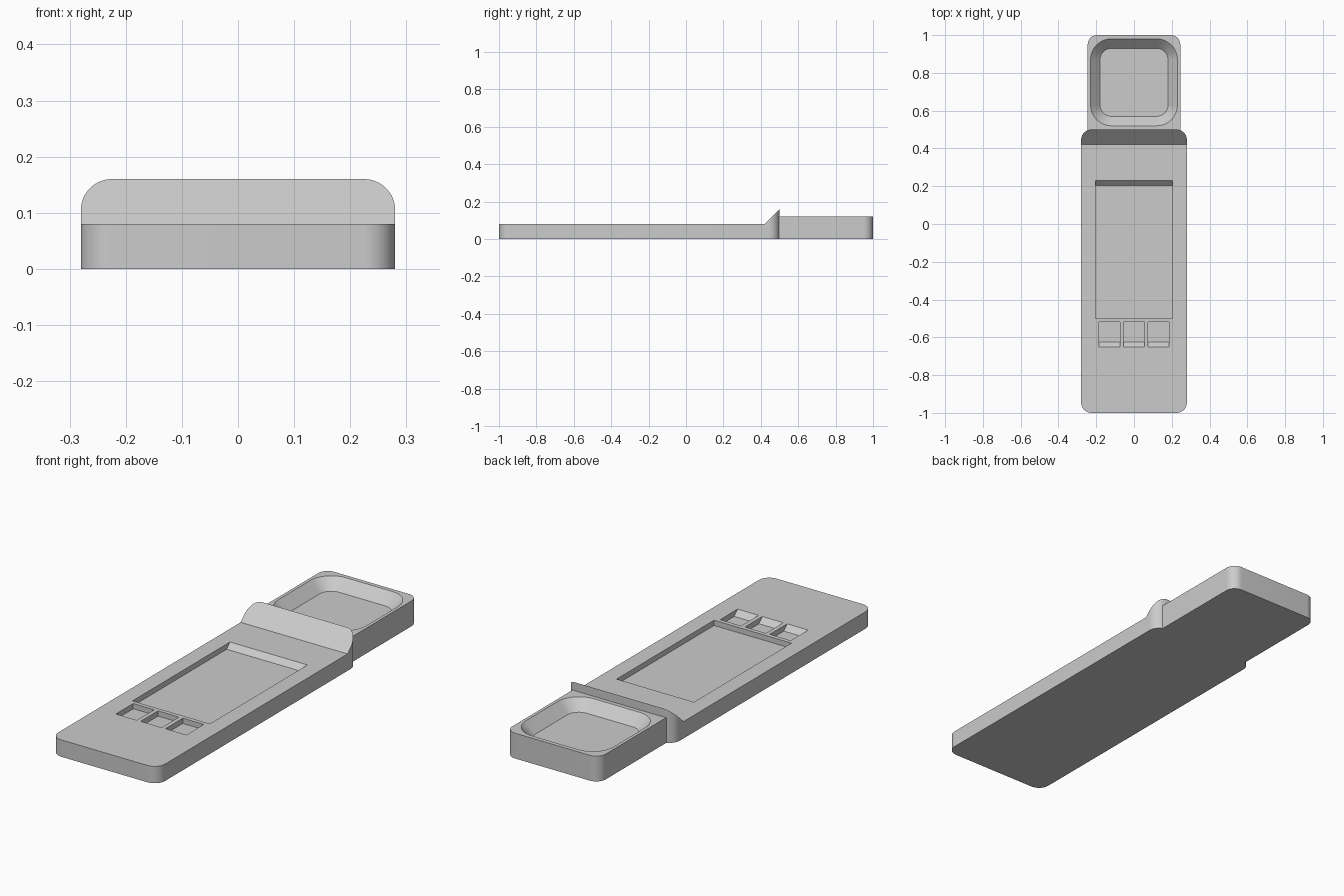
import bpy, bmesh, math

cube = bpy.data.objects.get("Cube")
if cube:
    bpy.data.objects.remove(cube, do_unlink=True)

grey = bpy.data.materials.new("plain grey")
grey.use_nodes = True
colour = (0.6, 0.6, 0.6, 1)
grey.diffuse_color = colour
grey.node_tree.nodes["Principled BSDF"].inputs["Base Color"].default_value = colour


def loop(half, y0, y1, front_r, back_r, steps=16):
    """Outline in plan, with separate corner radii at front and back."""
    corners = [(1, y1, back_r, 0), (-1, y1, back_r, 1),
               (-1, y0, front_r, 2), (1, y0, front_r, 3)]
    points = []
    for sx, y, r, quarter in corners:
        sy = 1 if quarter < 2 else -1
        for i in range(steps + 1 if r else 1):
            a = (quarter + i / steps) * math.pi / 2
            points.append((sx * (half - r) + r * math.cos(a),
                           y - sy * r + r * math.sin(a)))
    return points


def loft(name, lower, upper):
    """Solid between two closed loops of 3D points."""
    bm = bmesh.new()
    a = [bm.verts.new(p) for p in lower]
    b = [bm.verts.new(p) for p in upper]
    n = len(a)
    bm.faces.new(a[::-1])
    bm.faces.new(b)
    for i in range(n):
        j = (i + 1) % n
        bm.faces.new((a[i], a[j], b[j], b[i]))
    bmesh.ops.recalc_face_normals(bm, faces=bm.faces)
    mesh = bpy.data.meshes.new(name)
    bm.to_mesh(mesh)
    bm.free()
    mesh.materials.append(grey)
    obj = bpy.data.objects.new(name, mesh)
    bpy.context.collection.objects.link(obj)
    return obj


def at(points, z):
    return [(x, y, z) for x, y in points]


def across(name, profile, x0, x1):
    """Side profile of (y, z) points extruded from x0 to x1."""
    return loft(name, [(x0, y, z) for y, z in profile],
                [(x1, y, z) for y, z in profile])


def carve(obj, cutters):
    for cutter in cutters:
        cutter.hide_render = True
        mod = obj.modifiers.new("cut", 'BOOLEAN')
        mod.operation = 'DIFFERENCE'
        mod.solver = 'EXACT'
        mod.object = cutter
    bpy.context.view_layer.update()
    graph = bpy.context.evaluated_depsgraph_get()
    mesh = bpy.data.meshes.new_from_object(obj.evaluated_get(graph))
    obj.modifiers.clear()
    obj.data = mesh
    for cutter in cutters:
        bpy.data.objects.remove(cutter, do_unlink=True)
    bpy.ops.object.select_all(action='DESELECT')
    obj.select_set(True)
    bpy.context.view_layer.objects.active = obj
    bpy.ops.object.shade_smooth_by_angle(angle=math.radians(30))


TOP = 0.08

# Handle slab with a rising ridge at its back end
outline = loop(0.28, -1, 0.5, 0.055, 0.055)
body = loft("handle_body", at(outline, 0), at(outline, 0.16))
ridge_cut = across("ridge_cutter",
                   [(-1.2, TOP), (0.42, TOP), (0.52, 0.18), (0.52, 0.3), (-1.2, 0.3)],
                   -0.4, 0.4)

# Shallow panel recess with a sloped back wall
panel_cut = across("panel_cutter",
                   [(-0.5, 0.055), (0.205, 0.055), (0.23, TOP), (0.23, 0.2), (-0.5, 0.2)],
                   -0.203, 0.203)

# Three button pockets, each with a sloped front wall
pocket = [(-0.625, 0.055), (-0.52, 0.055), (-0.52, 0.2), (-0.65, 0.2), (-0.65, TOP)]
pocket_cuts = [across("pocket_cutter", pocket, x - 0.055, x + 0.055)
               for x in (-0.13, 0, 0.13)]
carve(body, [ridge_cut, panel_cut] + pocket_cuts)

# Head block with a tapered, rounded tray
outline = loop(0.245, 0.485, 1, 0, 0.05)
head = loft("head_block", at(outline, 0), at(outline, 0.12))
tray_cut = loft("tray_cutter",
                at(loop(0.18, 0.57, 0.93, 0.06, 0.06), 0.07),
                at(loop(0.24, 0.51, 0.99, 0.12, 0.12), 0.13))
carve(head, [tray_cut])
